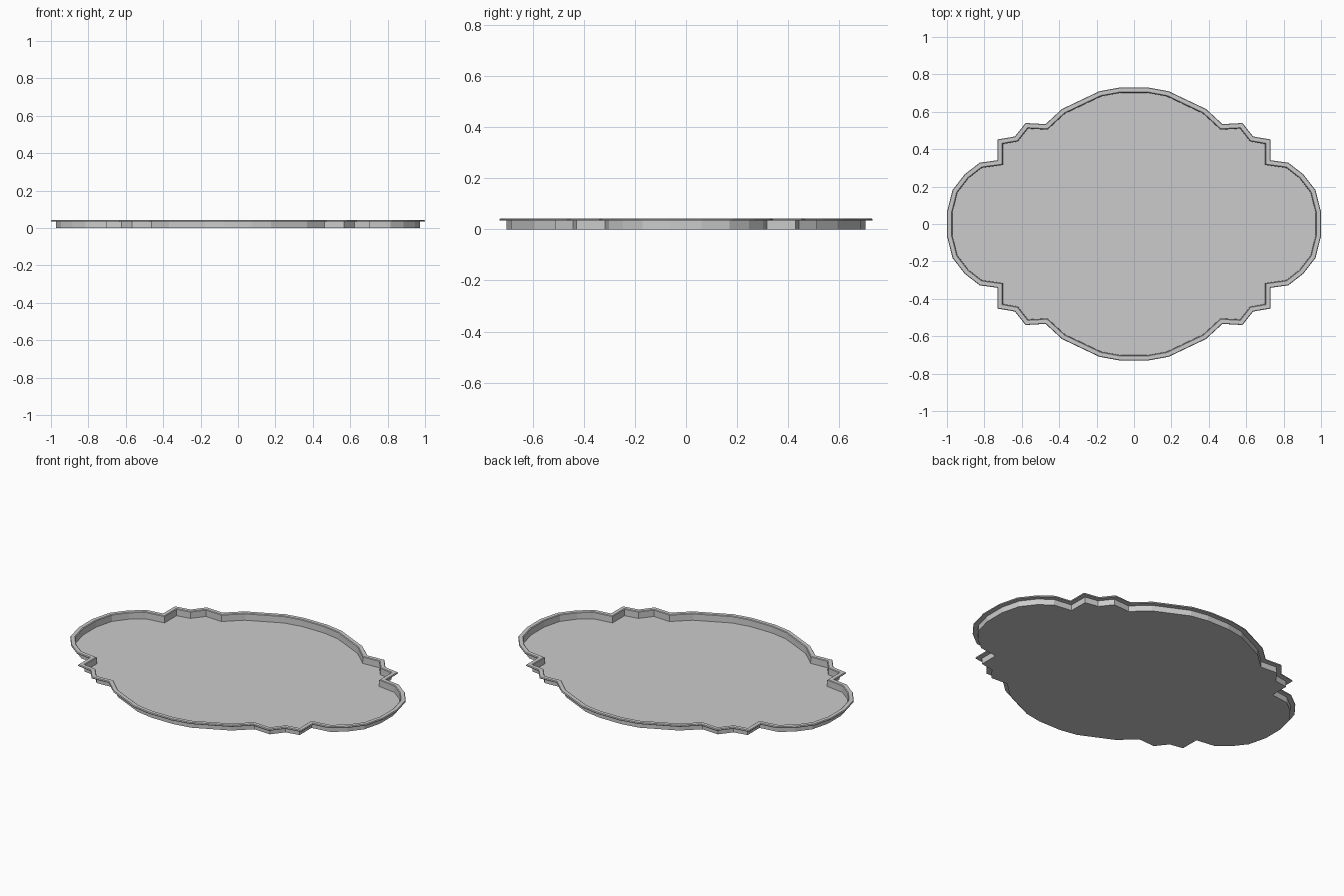
import bpy, bmesh
from mathutils import Vector

if "Cube" in bpy.data.objects:
    bpy.data.objects.remove(bpy.data.objects["Cube"])

# One quarter of the scalloped outline, from the long end round to the short end
QUARTER = [(1.0, .065), (.97, .182), (.905, .266), (.825, .328), (.73, .341),
           (.73, .452), (.637, .468), (.58, .54), (.473, .534), (.385, .615),
           (.185, .71), (.075, .73)]

# Tray section: (inset from outline, height), from underside over the lip to the floor
SECTION = [(.027, 0), (.027, .034), (.001, .034), (0, .038), (.003, .043),
           (.024, .043), (.028, .040), (.029, .003)]


def full_outline(q):
    half = q + [(-x, y) for x, y in reversed(q)]
    return [Vector(p) for p in half + [(-x, -y) for x, y in half]]


def inset(points, d):
    """Mitred inset of a counter-clockwise outline."""
    out = []
    for i, p in enumerate(points):
        a = (p - points[i - 1]).normalized()
        b = (points[(i + 1) % len(points)] - p).normalized()
        na, nb = Vector((-a.y, a.x)), Vector((-b.y, b.x))
        out.append(p + (na + nb) * d / (1 + na.dot(nb)))
    return out


outline = full_outline(QUARTER)
bm = bmesh.new()
rings = [[bm.verts.new((p.x, p.y, z)) for p in inset(outline, d)] for d, z in SECTION]

# Wall and lip
n = len(outline)
for low, high in zip(rings, rings[1:]):
    for i in range(n):
        j = (i + 1) % n
        bm.faces.new((low[i], low[j], high[j], high[i]))

# Underside and floor
bm.faces.new(rings[0][::-1])
bm.faces.new(rings[-1])
bmesh.ops.recalc_face_normals(bm, faces=bm.faces)

mesh = bpy.data.meshes.new("tray")
bm.to_mesh(mesh)
bm.free()
tray = bpy.data.objects.new("tray", mesh)
bpy.context.collection.objects.link(tray)
